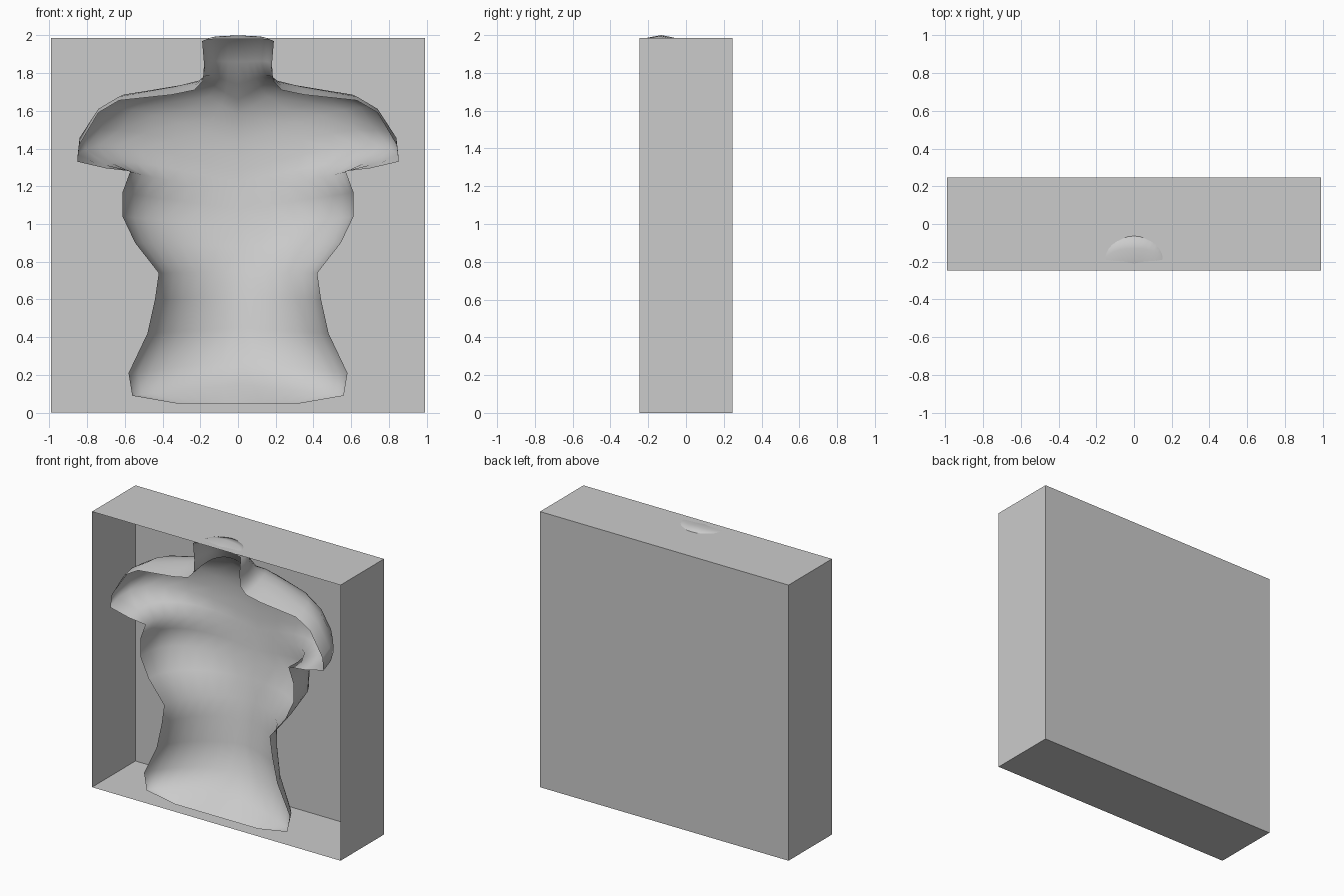
import bpy, bmesh, math

RIM_Y = -0.24
STEPS = 8


def add_object(name, bm):
    mesh = bpy.data.meshes.new(name)
    bm.to_mesh(mesh)
    bm.free()
    obj = bpy.data.objects.new(name, mesh)
    bpy.context.collection.objects.link(obj)
    return obj


# Open-fronted box
bm = bmesh.new()
bmesh.ops.create_cube(bm, size=1)
for v in bm.verts:
    v.co = (v.co.x * 1.98, v.co.y * 0.494, (v.co.z + 0.5) * 1.985)
front = [f for f in bm.faces if f.calc_center_median().y < -0.2]
bmesh.ops.delete(bm, geom=front, context='FACES_ONLY')
add_object("open_box", bm)

# Hollow torso: each row runs from the front rim back to the spine
# (rim x, rim z, spine z, spine y, upward lift, roundness: higher is shallower)
rows = [
    (0.33, 0.05, 0.05, -0.24, 0.0, 1.0),
    (0.56, 0.09, 0.15, -0.10, 0.0, 1.15),
    (0.58, 0.21, 0.28, 0.03, 0.0, 1.2),
    (0.48, 0.42, 0.45, 0.07, 0.0, 1.2),
    (0.44, 0.60, 0.62, 0.10, 0.0, 1.15),
    (0.42, 0.74, 0.75, 0.13, 0.0, 1.1),
    (0.545, 0.90, 0.88, 0.165, 0.0, 1.0),
    (0.61, 1.04, 0.99, 0.19, 0.0, 0.85),
    (0.61, 1.17, 1.08, 0.205, 0.0, 0.85),
    (0.57, 1.28, 1.16, 0.215, 0.0, 0.9),
    (0.70, 1.295, 1.22, 0.223, 0.05, 0.95),
    (0.85, 1.33, 1.28, 0.228, 0.10, 1.05),
    (0.84, 1.42, 1.35, 0.23, 0.10, 1.05),
    (0.74, 1.59, 1.43, 0.23, 0.06, 1.0),
    (0.63, 1.655, 1.50, 0.22, 0.06, 1.0),
    (0.35, 1.685, 1.58, 0.20, 0.07, 0.9),
    (0.23, 1.71, 1.66, 0.15, 0.06, 0.8),
    (0.185, 1.76, 1.74, 0.08, 0.03, 0.8),
    (0.18, 1.85, 1.86, 0.0, 0.01, 0.75),
    (0.19, 1.968, 1.987, -0.065, 0.005, 0.75),
    (0.16, 1.977, 2.0, -0.13, 0.010, 0.75),
    (0.12, 1.980, 1.985, -0.21, 0.0, 0.8),
    (0.06, 1.980, 1.980, -0.24, 0.0, 1.0),
]
bm = bmesh.new()
grid = []
for w, zr, zs, ys, lift, p in rows:
    bulge = 0.05 if 1.0 < zr < 1.8 else 0.0
    row = []
    for i in range(STEPS + 1):
        t = math.pi / 2 * i / STEPS
        inner = i == STEPS
        k = 0.0 if inner else math.cos(t) ** p
        hump = 0.0 if inner else math.sin(2 * t)
        x = w * (k + bulge * hump)
        y = RIM_Y + (ys - RIM_Y) * math.sin(t) ** p
        z = zr + (zs - zr) * (1 - k) + lift * hump
        row.append(bm.verts.new((x, y, z)))
    grid.append(row)
for a, b in zip(grid, grid[1:]):
    for i in range(STEPS):
        bm.faces.new((a[i], a[i + 1], b[i + 1], b[i]))
bmesh.ops.recalc_face_normals(bm, faces=bm.faces)
for f in bm.faces:
    f.smooth = True
torso = add_object("hollow_torso", bm)
mirror = torso.modifiers.new("mirror", 'MIRROR')
mirror.use_clip = True
mirror.merge_threshold = 0.001
